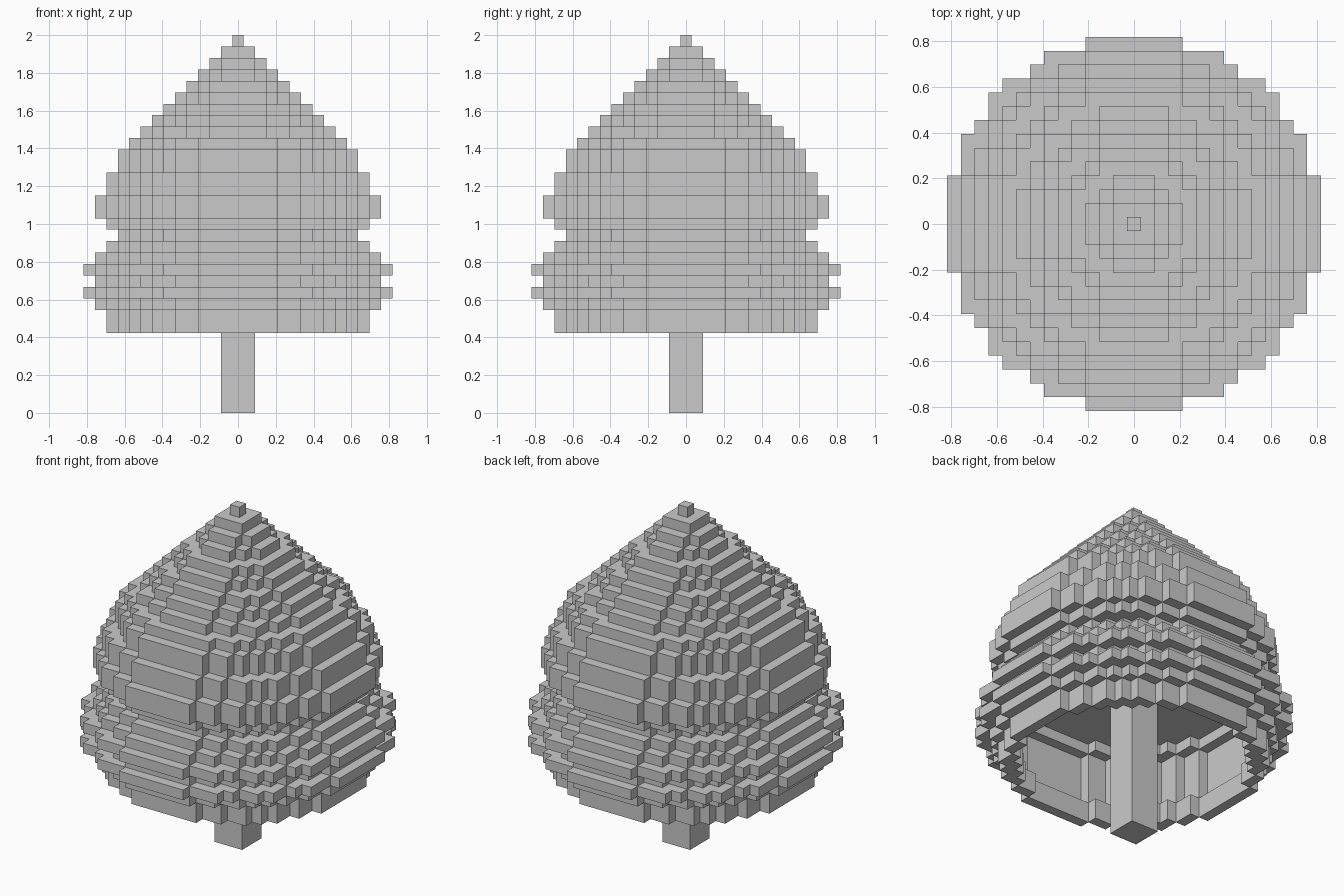
import bpy, bmesh
from mathutils import Vector

if "Cube" in bpy.data.objects:
    bpy.data.objects.remove(bpy.data.objects["Cube"], do_unlink=True)

V = 2 / 33          # edge of one block
BASE = 7            # first foliage layer
RADII = [11, 11, 12, 13, 12, 13, 12, 11, 10, 11, 12, 12, 11, 11,
         10, 10, 9, 8, 7, 6, 5, 4, 3, 2, 1, 0]
HOLLOW = [10, 10, 11, 11, 11, 11, 11, 10]   # cavity below the neck

grey = bpy.data.materials.new("plain grey")
grey.use_nodes = True
colour = (0.59, 0.59, 0.59, 1)
grey.diffuse_color = colour
grey.node_tree.nodes["Principled BSDF"].inputs["Base Color"].default_value = colour


def make_object(name, bm):
    mesh = bpy.data.meshes.new(name)
    bm.to_mesh(mesh)
    bm.free()
    mesh.materials.append(grey)
    obj = bpy.data.objects.new(name, mesh)
    bpy.context.collection.objects.link(obj)


def disc(r):
    """Block positions inside a blocky circle."""
    span = range(-r, r + 1)
    return {(x, y) for x in span for y in span if x * x + y * y <= (r + 0.5) ** 2}


def block_shell(cells):
    """Only the outer faces of a set of blocks."""
    bm = bmesh.new()
    for cell in cells:
        centre = Vector(cell)
        for axis in range(3):
            for side in (-1, 1):
                n = Vector((0, 0, 0))
                n[axis] = side
                if tuple(int(c) for c in centre + n) in cells:
                    continue
                u = Vector((0, 0, 0))
                u[(axis + 1) % 3] = 1
                w = n.cross(u)
                middle = centre + n / 2 + Vector((0, 0, 0.5))
                corners = [(-1, -1), (1, -1), (1, 1), (-1, 1)]
                bm.faces.new([bm.verts.new((middle + (u * a + w * b) / 2) * V)
                              for a, b in corners])
    bmesh.ops.remove_doubles(bm, verts=bm.verts, dist=V / 100)
    return bm


# Foliage: stacked blocky discs, hollow underneath
cells = set()
for i, r in enumerate(RADII):
    layer = disc(r)
    if i < len(HOLLOW):
        layer -= disc(HOLLOW[i])
    cells |= {(x, y, BASE + i) for x, y in layer}
make_object("foliage", block_shell(cells))

# Trunk: square post reaching just into the solid foliage
bm = bmesh.new()
bmesh.ops.create_cube(bm, size=1)
height = (BASE + len(HOLLOW) + 0.5) * V
bmesh.ops.scale(bm, vec=(3 * V, 3 * V, height), verts=bm.verts)
bmesh.ops.translate(bm, vec=(0, 0, height / 2), verts=bm.verts)
make_object("trunk", bm)
